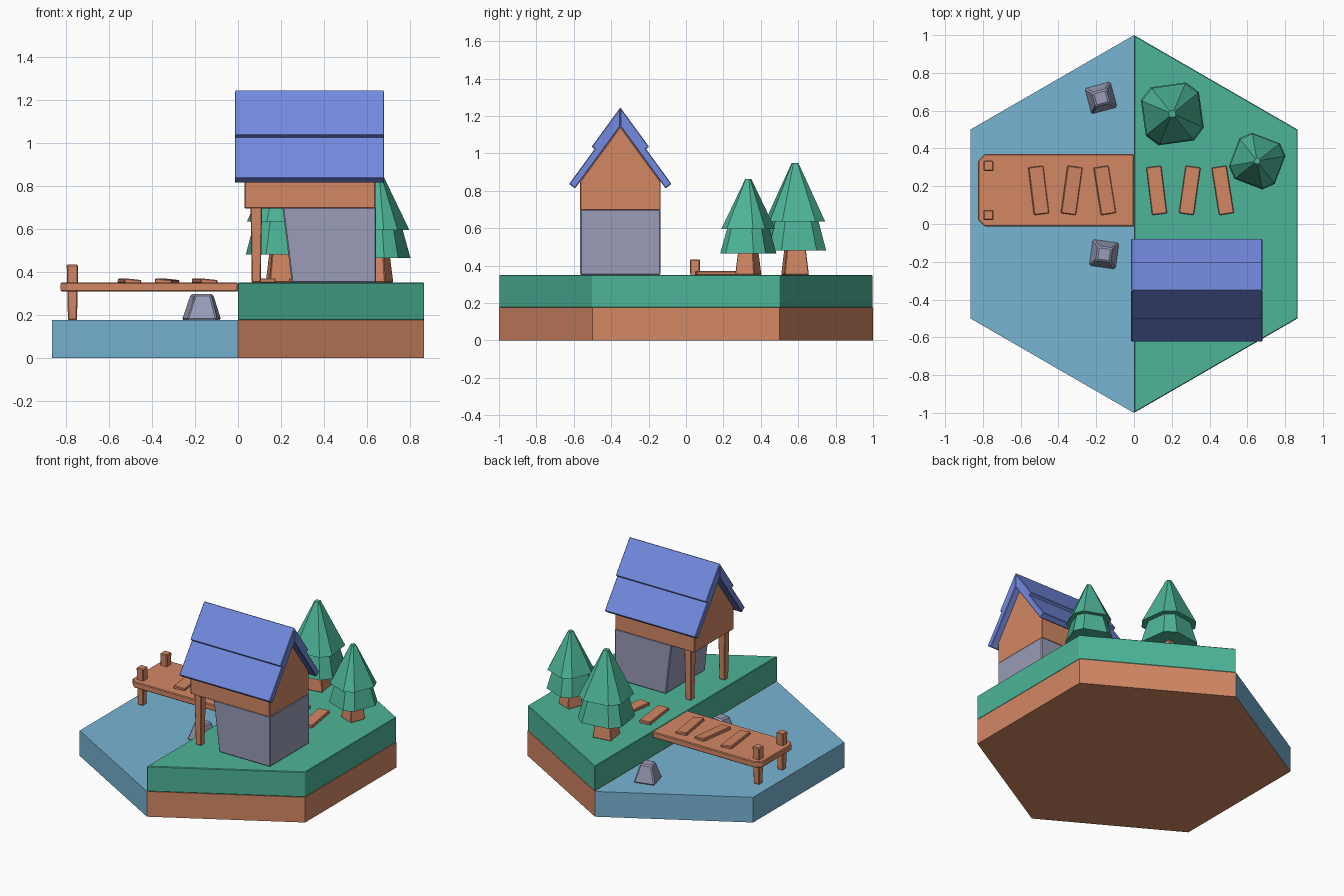
import bpy
import bmesh
import math
from mathutils import Matrix, Vector

if "Cube" in bpy.data.objects:
    bpy.data.objects.remove(bpy.data.objects["Cube"])


def material(name, rgb):
    lin = [((c / 255 + 0.055) / 1.055) ** 2.4 for c in rgb] + [1]
    m = bpy.data.materials.new(name)
    m.use_nodes = True
    m.diffuse_color = lin
    bsdf = m.node_tree.nodes["Principled BSDF"]
    bsdf.inputs["Base Color"].default_value = lin
    bsdf.inputs["Roughness"].default_value = 0.9
    return m


WOOD = material("warm brown", (211, 135, 100))
GREEN = material("grass green", (77, 180, 152))
WATER = material("water blue", (120, 181, 211))
ROOF = material("roof blue", (115, 138, 224))
STONE = material("stone grey", (152, 156, 183))


def loft(name, rings, mats, bevel=0.0):
    """Closed solid through rings of equal point count, listed from bottom to top."""
    bm = bmesh.new()
    loops = [[bm.verts.new(p) for p in ring] for ring in rings]
    n = len(loops[0])
    bm.faces.new(loops[0])
    bm.faces.new(loops[-1])
    for a, b in zip(loops, loops[1:]):
        for i in range(n):
            j = (i + 1) % n
            bm.faces.new((a[i], a[j], b[j], b[i]))
    bmesh.ops.recalc_face_normals(bm, faces=bm.faces)
    mesh = bpy.data.meshes.new(name)
    bm.to_mesh(mesh)
    bm.free()
    for m in mats:
        mesh.materials.append(m)
    obj = bpy.data.objects.new(name, mesh)
    bpy.context.collection.objects.link(obj)
    if bevel:
        mod = obj.modifiers.new("edge_bevel", "BEVEL")
        mod.width = bevel
        mod.segments = 1
    return obj


def prism(name, outline, z0, z1, mats, bevel=0.0):
    return loft(name, [[(x, y, z) for x, y in outline] for z in (z0, z1)], mats, bevel)


def profile_x(name, outline, x0, x1, mat, bevel=0.0):
    """Side outline in y and z, extruded along x."""
    return loft(name, [[(x, y, z) for y, z in outline] for x in (x0, x1)], [mat], bevel)


def rect(hx, hy):
    return [(-hx, -hy), (hx, -hy), (hx, hy), (-hx, hy)]


def cut_square(h, c):
    """Square outline with cut corners."""
    k = h - c
    return [(-k, -h), (k, -h), (h, -k), (h, k), (k, h), (-k, h), (-h, k), (-h, -k)]


def frustum(name, low, high, z0, z1, mat, centre, turn=0, bevel=0.0):
    obj = loft(name, [[(x, y, z0) for x, y in low], [(x, y, z1) for x, y in high]], [mat], bevel)
    obj.location = (*centre, 0)
    obj.rotation_euler.z = math.radians(turn)
    return obj


# Hexagonal ground: soil, grass and water
S = math.sqrt(3) / 2
WATER_Z, LAND_Z = 0.175, 0.35
half = [(0, -1), (S, -0.5), (S, 0.5), (0, 1)]
other_half = [(-x, y) for x, y in half]
prism("soil", half, 0, WATER_Z, [WOOD])
prism("grass", half, WATER_Z, LAND_Z, [GREEN], 0.004)
water = prism("water", other_half, 0, WATER_Z, [WATER, WOOD])
for face in water.data.polygons:
    face.material_index = 1 if face.normal.z < -0.5 else 0

# House: stone room, overhanging wooden gable and porch posts
MID_Y, HALF_Y, FLOOR_Z, APEX_Z = -0.351, 0.215, 0.70, 1.144
y0, y1 = MID_Y - HALF_Y, MID_Y + HALF_Y
loft("stone_room", [
    [(x, y0, z), (0.643, y0, z), (0.643, y1, z), (x, y1, z)]
    for x, z in ((0.25, LAND_Z), (0.207, FLOOR_Z))], [STONE], 0.006)
SLOPE = 1.37
eave = APEX_Z - SLOPE * HALF_Y
profile_x("wooden_gable", [(y0, FLOOR_Z - 0.005), (y1, FLOOR_Z - 0.005), (y1, eave),
                           (MID_Y, APEX_Z), (y0, eave)], 0.03, 0.64, WOOD, 0.004)
for side, label in ((-1, "front"), (1, "back")):
    frustum("porch_post_" + label, rect(0.021, 0.021), rect(0.027, 0.027),
            LAND_Z, FLOOR_Z + 0.01, WOOD, (0.085, MID_Y + side * 0.185), 0, 0.004)

# Roof: a thick upper and a thinner lower panel on each side
down = Vector((1, -SLOPE)).normalized()
out = Vector((SLOPE, 1)).normalized()
for side, label in ((-1, "front"), (1, "back")):
    def point(along, off):
        p = down * along + out * off
        return (MID_Y + side * p.x, APEX_Z + p.y)
    rise = 0.06
    ridge = (MID_Y, APEX_Z + rise / out.y)
    profile_x("roof_upper_" + label, [(MID_Y, APEX_Z), ridge, point(0.178, rise),
                                      point(0.178, 0)], -0.015, 0.68, ROOF, 0.004)
    profile_x("roof_lower_" + label, [point(0.15, 0), point(0.15, 0.04), point(0.41, 0.04),
                                      point(0.41, 0)], -0.015, 0.68, ROOF, 0.004)

# Trees: square trunk and two tiers with cut corners
trees = [("large", (0.203, 0.583), 8, 1.0, 0.948, 0.635, 0.48),
         ("small", (0.652, 0.333), -21, 0.84, 0.862, 0.595, 0.465)]
for label, pos, turn, s, top, middle, low in trees:
    frustum("trunk_" + label, rect(0.066 * s, 0.066 * s), rect(0.05 * s, 0.05 * s),
            LAND_Z, low + 0.02, WOOD, pos, turn, 0.004)
    frustum("lower_tier_" + label, cut_square(0.155 * s, 0.06 * s),
            cut_square(0.11 * s, 0.045 * s), low, middle + 0.03, GREEN, pos, turn)
    frustum("upper_tier_" + label, cut_square(0.15 * s, 0.06 * s),
            cut_square(0.017 * s, 0.006 * s), middle, top, GREEN, pos, turn)

# Rocks in the water
for label, pos, turn in (("back", (-0.175, 0.668), 15), ("front", (-0.158, -0.16), -8)):
    frustum("rock_" + label, rect(0.072, 0.072), rect(0.038, 0.038),
            WATER_Z, 0.296, STONE, pos, turn, 0.008)

# Dock deck with cut outer corners, and its posts
DOCK_Y = 0.178
prism("dock_deck", [(0, DOCK_Y - 0.192), (0, DOCK_Y + 0.192), (-0.79, DOCK_Y + 0.192),
                    (-0.825, DOCK_Y + 0.157), (-0.825, DOCK_Y - 0.157),
                    (-0.79, DOCK_Y - 0.192)], 0.308, 0.35, [WOOD], 0.005)
for side, label in ((-1, "front"), (1, "back")):
    frustum("dock_post_" + label, rect(0.021, 0.021), rect(0.027, 0.027),
            WATER_Z, 0.433, WOOD, (-0.77, DOCK_Y + side * 0.13), 0, 0.005)

# Loose planks on the path, and the same tilted on the dock
for i, turn in enumerate((7, -8, 9)):
    for label, x, z, tilt in (("path", 0.12, 0.359, 0), ("dock", -0.505, 0.355, 6)):
        plank = prism("%s_plank_%d" % (label, i + 1), rect(0.04, 0.127),
                      -0.011, 0.011, [WOOD], 0.004)
        plank.matrix_world = (Matrix.Translation((x + i * 0.175, DOCK_Y, z))
                              @ Matrix.Rotation(math.radians(turn), 4, "Z")
                              @ Matrix.Rotation(math.radians(tilt), 4, "Y"))
